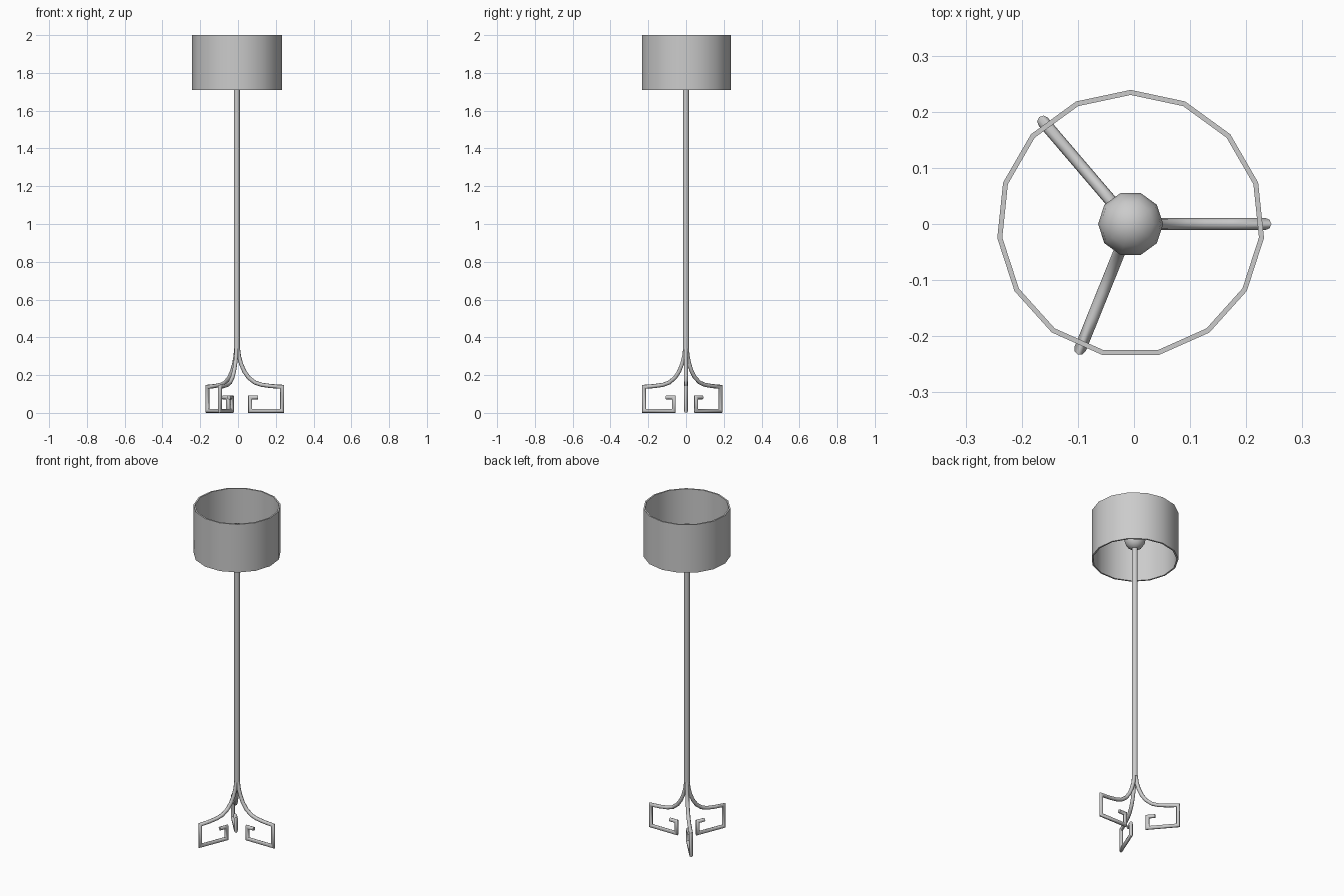
import bpy, bmesh, math
from mathutils import Vector, Matrix

if "Cube" in bpy.data.objects:
    bpy.data.objects.remove(bpy.data.objects["Cube"])

CX = -0.006  # lamp axis sits slightly off centre because the legs are uneven


def finish(bm, name, angle=40):
    bmesh.ops.recalc_face_normals(bm, faces=bm.faces)
    mesh = bpy.data.meshes.new(name)
    bm.to_mesh(mesh)
    bm.free()
    ob = bpy.data.objects.new(name, mesh)
    bpy.context.collection.objects.link(ob)
    ob.location.x = CX
    bpy.ops.object.select_all(action='DESELECT')
    ob.select_set(True)
    bpy.context.view_layer.objects.active = ob
    bpy.ops.object.shade_smooth_by_angle(angle=math.radians(angle))
    return ob


def lathe(name, rings, sides, closed):
    """Revolve (radius, z) points about the lamp axis, first vertex at the back."""
    bm = bmesh.new()
    loops = [[bm.verts.new((r * math.cos(a), r * math.sin(a), z))
              for a in (math.pi / 2 + math.tau * i / sides for i in range(sides))]
             for r, z in rings]
    pairs = list(zip(loops, loops[1:] + loops[:1])) if closed else list(zip(loops, loops[1:]))
    for a, b in pairs:
        for i in range(sides):
            j = (i + 1) % sides
            bm.faces.new((a[i], a[j], b[j], b[i]))
    if not closed:
        bm.faces.new(loops[0])
        bm.faces.new(loops[-1])
    return finish(bm, name)


def mitred_tube(name, path, radius, sides, turn):
    """Sweep a round section along a path in the XZ plane with mitred corners."""
    pts = [Vector((x, 0, z)) for x, z in path]
    bm = bmesh.new()
    loops = []
    for k, p in enumerate(pts):
        d0 = (p - pts[k - 1]).normalized() if k else (pts[1] - p).normalized()
        d1 = (pts[k + 1] - p).normalized() if k < len(pts) - 1 else d0
        t = (d0 + d1).normalized()
        side = Vector((-t.z, 0, t.x)) / t.dot(d0)
        loops.append([bm.verts.new(p + side * radius * math.cos(a) + Vector((0, radius * math.sin(a), 0)))
                      for a in (math.tau * i / sides for i in range(sides))])
    for a, b in zip(loops, loops[1:]):
        for i in range(sides):
            j = (i + 1) % sides
            bm.faces.new((a[i], a[j], b[j], b[i]))
    bm.faces.new(loops[0])
    bm.faces.new(loops[-1])
    bm.transform(Matrix.Rotation(turn, 4, 'Z'))
    return finish(bm, name, 46)


# Drum shade, open at both ends
lathe("shade", [(0.239, 1.71), (0.239, 2.0), (0.230, 2.0), (0.230, 1.71)], 15, True)

# Pole
lathe("pole", [(0.016, 0.34), (0.016, 1.80)], 12, False)

# Bulb
bm = bmesh.new()
bmesh.ops.create_uvsphere(bm, u_segments=10, v_segments=8, radius=0.058)
bm.transform(Matrix.Translation((0, 0, 1.835)) @ Matrix.Rotation(math.radians(18), 4, 'Z'))
finish(bm, "bulb")

# Three curved legs ending in a squared scroll
leg_path = [(0.005, 0.348), (0.011, 0.30), (0.022, 0.26), (0.039, 0.22), (0.062, 0.187),
            (0.095, 0.161), (0.13, 0.149), (0.18, 0.142), (0.24, 0.138),
            (0.24, 0.011), (0.07, 0.011), (0.07, 0.082), (0.113, 0.082)]
for n, deg in enumerate((0, 130.5, 248)):
    mitred_tube(f"leg_{n + 1}", leg_path, 0.0108, 8, math.radians(deg))
